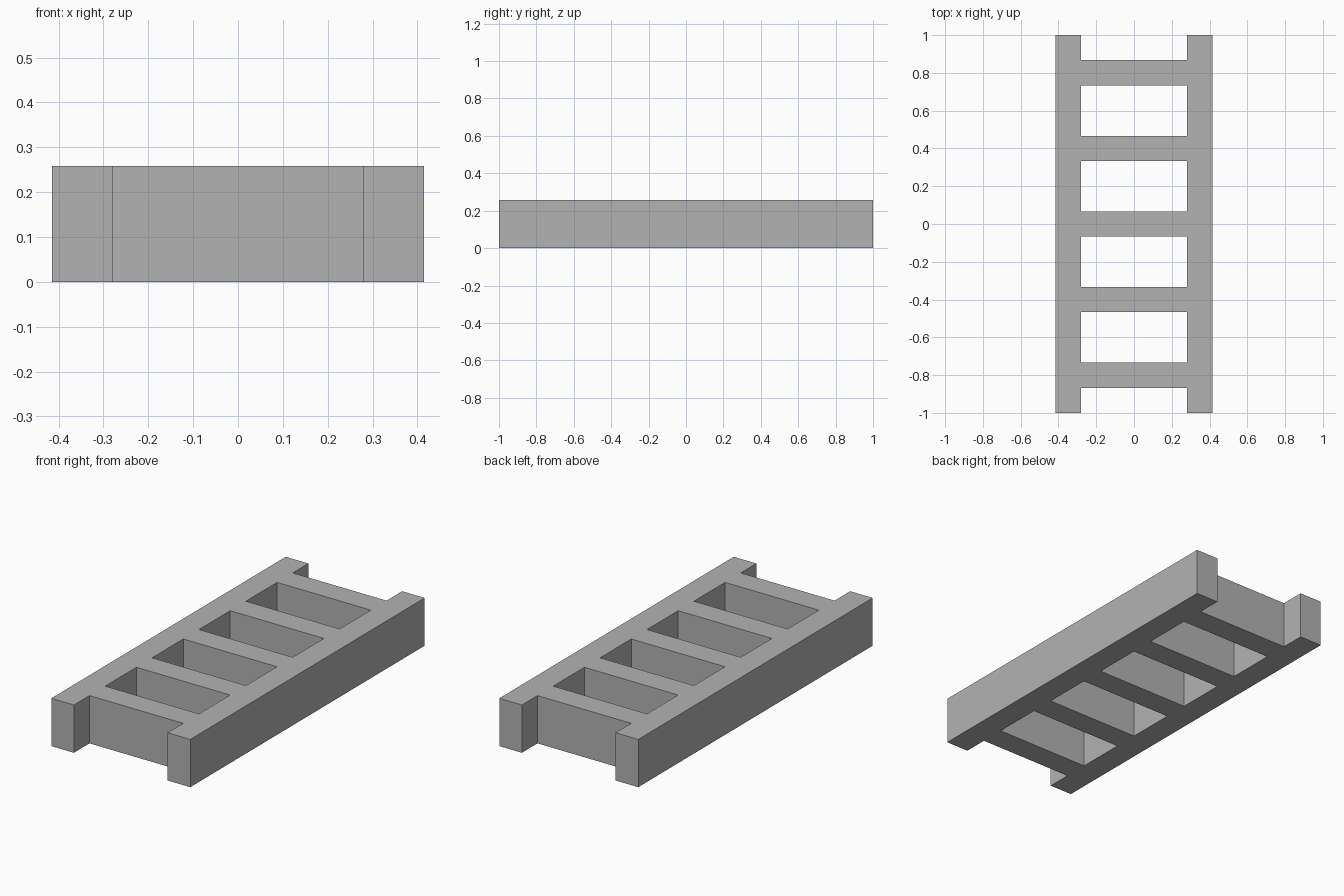
import bpy
import bmesh

cube = bpy.data.objects.get("Cube")
if cube:
    bpy.data.objects.remove(cube, do_unlink=True)

HEIGHT = 0.258
HALF_WIDTH = 0.415
RAIL_INNER = 0.28
RUNG_HALF = 0.067
RUNG_SPACING = 0.4

# Plain grey material
grey = bpy.data.materials.new("plain grey")
grey.use_nodes = True
colour = (0.45, 0.45, 0.45, 1)
grey.diffuse_color = colour
grey.node_tree.nodes["Principled BSDF"].inputs["Base Color"].default_value = colour

# Grid lines of the plan: two rails crossed by five rungs
xs = [-HALF_WIDTH, -RAIL_INNER, RAIL_INNER, HALF_WIDTH]
ys = [-1]
for i in range(-2, 3):
    ys += [i * RUNG_SPACING - RUNG_HALF, i * RUNG_SPACING + RUNG_HALF]
ys.append(1)

bm = bmesh.new()
grid = [[bm.verts.new((x, y, 0)) for x in xs] for y in ys]
for row in range(len(ys) - 1):
    for col in range(3):
        # The middle column is solid only where a rung crosses
        if col != 1 or row % 2 == 1:
            bm.faces.new((grid[row][col], grid[row][col + 1],
                          grid[row + 1][col + 1], grid[row + 1][col]))

# Raise the plan into one solid frame
raised = bmesh.ops.extrude_face_region(bm, geom=bm.faces[:], use_keep_orig=True)
top = [v for v in raised["geom"] if isinstance(v, bmesh.types.BMVert)]
bmesh.ops.translate(bm, verts=top, vec=(0, 0, HEIGHT))
bmesh.ops.recalc_face_normals(bm, faces=bm.faces[:])

mesh = bpy.data.meshes.new("ladder_frame")
bm.to_mesh(mesh)
bm.free()
mesh.materials.append(grey)
frame = bpy.data.objects.new("ladder_frame", mesh)
bpy.context.collection.objects.link(frame)
